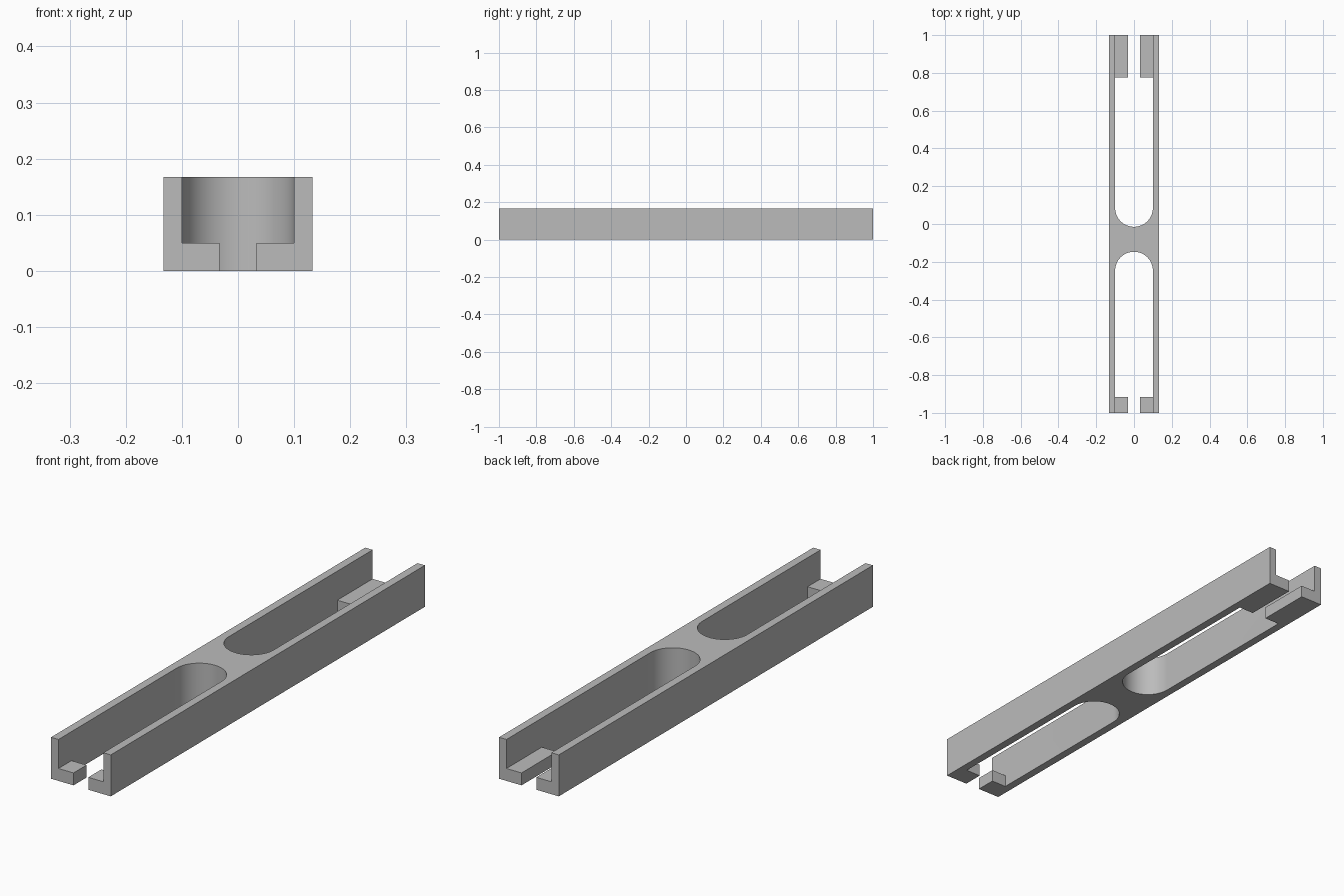
import bpy, bmesh, math

default = bpy.data.objects.get("Cube")
if default:
    bpy.data.objects.remove(default, do_unlink=True)

HALF_W, HEIGHT = 0.133, 0.167
SLOT_R = 0.1              # half width of both slots and radius of their round ends
TAB_IN, TAB_H = 0.033, 0.05

grey = bpy.data.materials.new("plain grey")
grey.use_nodes = True
colour = (0.5, 0.5, 0.5, 1)
grey.diffuse_color = colour
grey.node_tree.nodes["Principled BSDF"].inputs["Base Color"].default_value = colour


def extrude_outline(name, points, height):
    """Extrude a closed counter-clockwise outline up from z = 0."""
    bm = bmesh.new()
    face = bm.faces.new([bm.verts.new((x, y, 0)) for x, y in points])
    up = bmesh.ops.extrude_face_region(bm, geom=[face], use_keep_orig=True)
    top = [v for v in up["geom"] if isinstance(v, bmesh.types.BMVert)]
    bmesh.ops.translate(bm, verts=top, vec=(0, 0, height))
    bmesh.ops.recalc_face_normals(bm, faces=bm.faces)
    mesh = bpy.data.meshes.new(name)
    bm.to_mesh(mesh)
    bm.free()
    mesh.materials.append(grey)
    obj = bpy.data.objects.new(name, mesh)
    bpy.context.collection.objects.link(obj)
    return obj


def round_end(centre_y, start, steps=32):
    """Half circle of the slot's closed end, counter-clockwise about x."""
    return [(SLOT_R * math.cos(start - math.pi * i / steps),
             centre_y + SLOT_R * math.sin(start - math.pi * i / steps))
            for i in range(steps + 1)]


# Two long rails joined by a web, with an open round-ended slot at each end
front_slot = [(-SLOT_R, -1)] + round_end(-0.247, math.pi) + [(SLOT_R, -1)]
back_slot = [(SLOT_R, 1)] + round_end(0.085, 0) + [(-SLOT_R, 1)]
outline = ([(-HALF_W, -1)] + front_slot + [(HALF_W, -1), (HALF_W, 1)]
           + back_slot + [(-HALF_W, 1)])
body = extrude_outline("slotted_rail", outline, HEIGHT)

# Low inward tabs at the slot mouths, fused to the rails
bpy.context.view_layer.objects.active = body
body.select_set(True)
for y0, y1 in ((-1, -0.917), (0.775, 1)):
    for side in (-1, 1):
        x0, x1 = sorted((side * TAB_IN, side * (SLOT_R + 0.015)))
        tab = extrude_outline("tab", [(x0, y0), (x1, y0), (x1, y1), (x0, y1)], TAB_H)
        fuse = body.modifiers.new("fuse tab", 'BOOLEAN')
        fuse.operation = 'UNION'
        fuse.solver = 'EXACT'
        fuse.object = tab
        bpy.ops.object.modifier_apply(modifier=fuse.name)
        bpy.data.objects.remove(tab, do_unlink=True)

bpy.ops.object.shade_smooth_by_angle(angle=math.radians(30))
